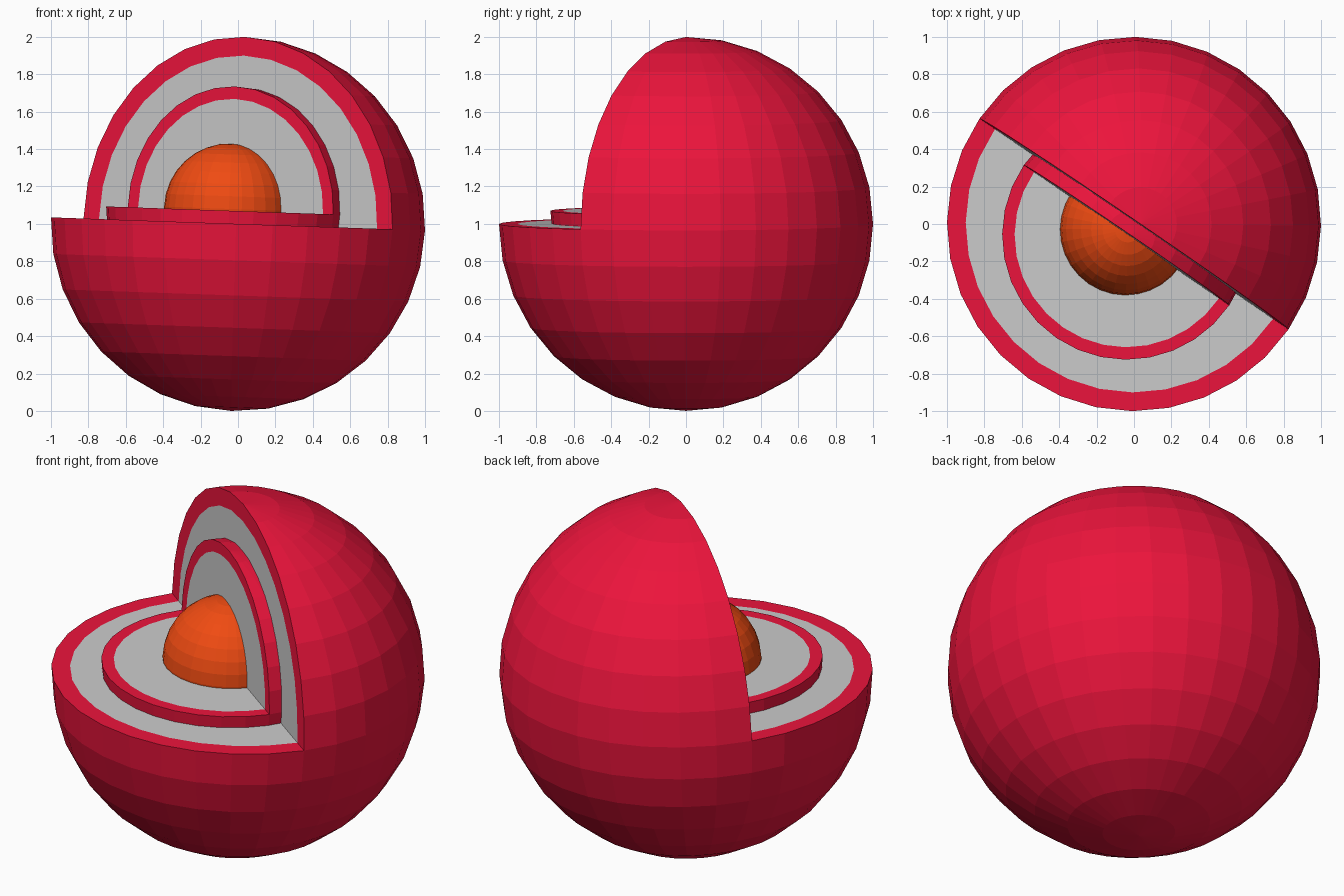
import bpy, bmesh
from math import radians
from mathutils import Matrix, Vector

if "Cube" in bpy.data.objects:
    bpy.data.objects.remove(bpy.data.objects["Cube"])

# Shared orientation: cut turned about z, then a slight tilt
TURN = Matrix.Rotation(radians(2), 4, 'Y') @ Matrix.Rotation(radians(-34.3), 4, 'Z')
CENTRE = Vector((0, 0, 1))


def material(name, color):
    m = bpy.data.materials.new(name)
    m.diffuse_color = color
    m.use_nodes = True
    m.node_tree.nodes["Principled BSDF"].inputs["Base Color"].default_value = m.diffuse_color
    return m


RED = material("red", (0.84, 0.007, 0.045, 1))
ORANGE = material("orange", (0.87, 0.07, 0.006, 1))


def finish(name, bm, centre, radius, mat=None):
    bmesh.ops.recalc_face_normals(bm, faces=bm.faces)
    bm.transform(Matrix.Translation(centre) @ TURN @ Matrix.Scale(radius, 4))
    mesh = bpy.data.meshes.new(name)
    bm.to_mesh(mesh)
    bm.free()
    if mat:
        mesh.materials.append(mat)
    ob = bpy.data.objects.new(name, mesh)
    bpy.context.collection.objects.link(ob)


def sphere():
    bm = bmesh.new()
    bmesh.ops.create_uvsphere(bm, u_segments=32, v_segments=16, radius=1)
    return bm


def cut_layer(name, centre, radius):
    # Red shell: sphere without one upper quarter, with a flat rim on the cut
    bm = sphere()
    quarter = [f for f in bm.faces
               if f.calc_center_median().z > 0 and f.calc_center_median().y < 0]
    bmesh.ops.delete(bm, geom=quarter, context='FACES')
    edges = [e for e in bm.edges if e.is_boundary]
    rim = bmesh.ops.extrude_edge_only(bm, edges=edges)["geom"]
    inner = [v for v in rim if isinstance(v, bmesh.types.BMVert)]
    for v in inner:
        v.co *= 0.9
    points = [v.co.copy() for v in inner]
    finish(name + "_shell", bm, centre, radius, RED)

    # Grey filling: two half discs meeting along the cut corner
    bm = bmesh.new()
    floor = sorted((p for p in points if abs(p.z) < 1e-4), key=lambda p: p.x)
    wall = sorted((p for p in points if abs(p.y) < 1e-4), key=lambda p: p.x)
    for half in (floor, wall):
        bm.faces.new([bm.verts.new(p) for p in half])
    bmesh.ops.remove_doubles(bm, verts=bm.verts, dist=1e-4)
    finish(name + "_filling", bm, centre, radius)


# Outer layer and the smaller layer, shifted out of the cut
cut_layer("outer", CENTRE, 1.0)
cut_layer("middle", CENTRE + Vector((-0.04, -0.06, 0.07)), 0.665)

# Core ball
finish("core", sphere(), CENTRE + Vector((-0.045, -0.03, 0.08)), 0.35, ORANGE)
